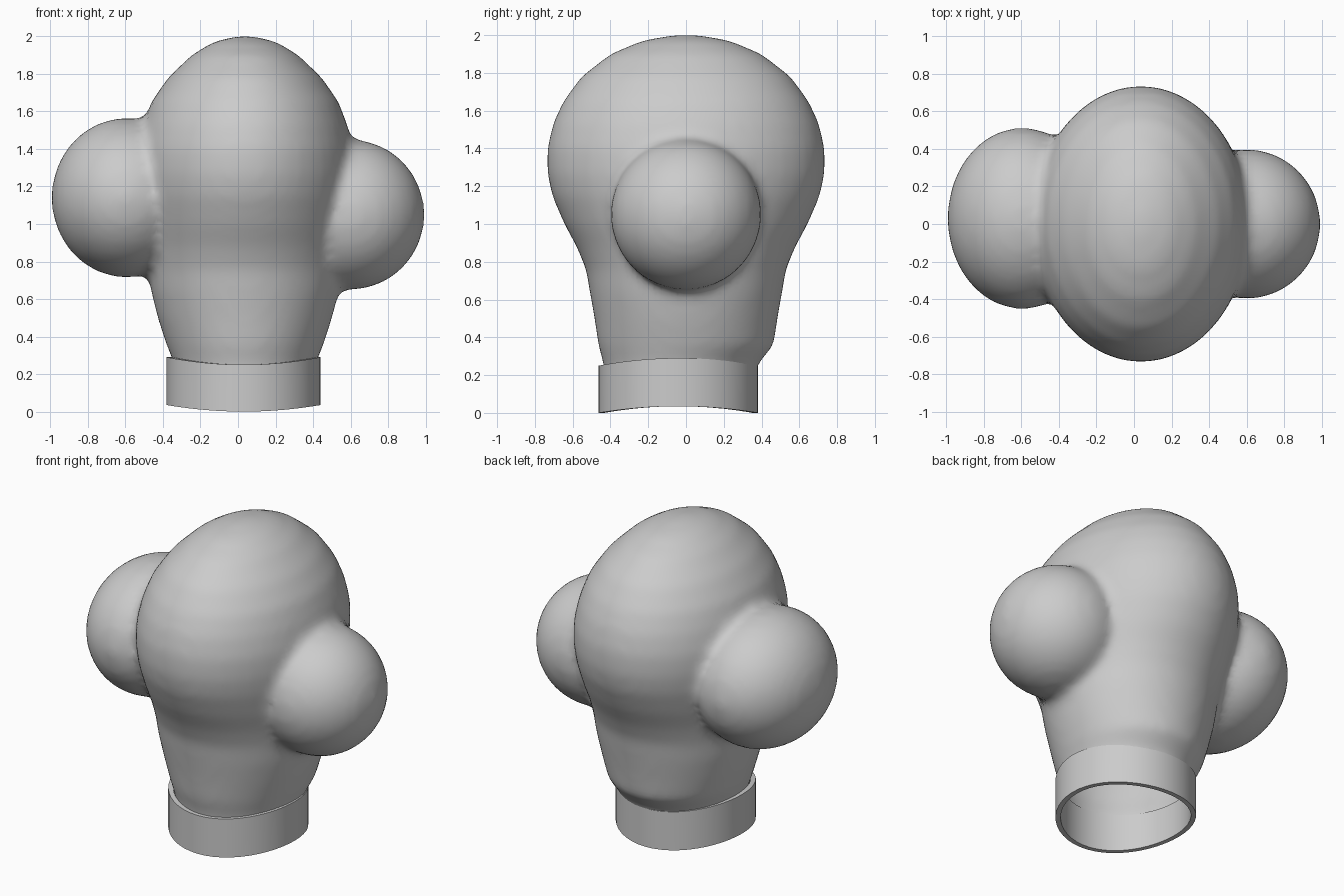
import bpy, bmesh, math
from mathutils import Matrix, Vector

if "Cube" in bpy.data.objects:
    bpy.data.objects.remove(bpy.data.objects["Cube"])

SEG = 48


def make_object(name, bm):
    mesh = bpy.data.meshes.new(name)
    bm.to_mesh(mesh)
    bm.free()
    ob = bpy.data.objects.new(name, mesh)
    bpy.context.collection.objects.link(ob)
    bpy.ops.object.select_all(action='DESELECT')
    ob.select_set(True)
    bpy.context.view_layer.objects.active = ob
    return ob


def ring(bm, cx, cy, rx, ry, height):
    verts = []
    for i in range(SEG):
        a = 2 * math.pi * i / SEG
        verts.append(bm.verts.new((cx + rx * math.cos(a), cy + ry * math.sin(a), height(a))))
    return verts


def bridge(bm, a, b):
    for i in range(SEG):
        j = (i + 1) % SEG
        bm.faces.new((a[i], a[j], b[j], b[i]))


def puff(bm, centre, size):
    m = Matrix.Translation(centre) @ Matrix.Diagonal((*size, 1))
    bmesh.ops.create_uvsphere(bm, u_segments=32, v_segments=20, radius=1, matrix=m)


# Central bulb: z, half width, half depth, depth centre
profile = [
    (0.10, 0.37, 0.39, -0.035), (0.25, 0.375, 0.405, -0.03), (0.36, 0.42, 0.465, 0),
    (0.50, 0.465, 0.485, 0), (0.64, 0.50, 0.51, 0), (0.76, 0.515, 0.53, 0),
    (0.88, 0.53, 0.58, 0), (1.00, 0.55, 0.645, 0), (1.15, 0.57, 0.71, 0),
    (1.27, 0.58, 0.735, 0), (1.40, 0.575, 0.735, 0), (1.53, 0.545, 0.705, 0),
    (1.65, 0.50, 0.65, 0), (1.78, 0.41, 0.555, 0), (1.90, 0.285, 0.40, 0),
    (1.97, 0.17, 0.235, 0), (2.00, 0.05, 0.07, 0)]
bm = bmesh.new()
rings = [ring(bm, 0.037, cy, rx, ry, lambda a, z=z: z) for z, rx, ry, cy in profile]
for a, b in zip(rings, rings[1:]):
    bridge(bm, a, b)
bm.faces.new(rings[-1])
bm.faces.new(rings[0][::-1])

# Side puffs, fused into the bulb
puff(bm, (-0.595, 0.03, 1.14), (0.40, 0.485, 0.425))
puff(bm, (0.60, 0.0, 1.05), (0.395, 0.40, 0.40))
crown = make_object("puffy_crown", bm)
mod = crown.modifiers.new("fuse", 'REMESH')
mod.mode = 'VOXEL'
mod.voxel_size = 0.03
mod = crown.modifiers.new("blend", 'SMOOTH')
mod.factor = 0.5
mod.iterations = 8
for n in ("fuse", "blend"):
    bpy.ops.object.modifier_apply(modifier=n)

# Open the underside
bm = bmesh.new()
bm.from_mesh(crown.data)
bmesh.ops.bisect_plane(bm, geom=bm.verts[:] + bm.edges[:] + bm.faces[:],
                       plane_co=Vector((0, 0, 0.25)), plane_no=Vector((0, 0, 1)),
                       clear_inner=True)
bm.to_mesh(crown.data)
bm.free()
bpy.ops.object.shade_smooth()

# Head band with wavy rims, higher at the sides
bm = bmesh.new()
low = ring(bm, 0.03, -0.04, 0.41, 0.422, lambda a: 0.035 * math.cos(a) ** 2)
high = ring(bm, 0.03, -0.04, 0.41, 0.422, lambda a: 0.25 + 0.04 * math.cos(a) ** 2)
bridge(bm, low, high)
band = make_object("head_band", bm)
mod = band.modifiers.new("thickness", 'SOLIDIFY')
mod.thickness = 0.03
mod.offset = -1
bpy.ops.object.modifier_apply(modifier="thickness")
bpy.ops.object.shade_smooth_by_angle(angle=math.radians(40))
